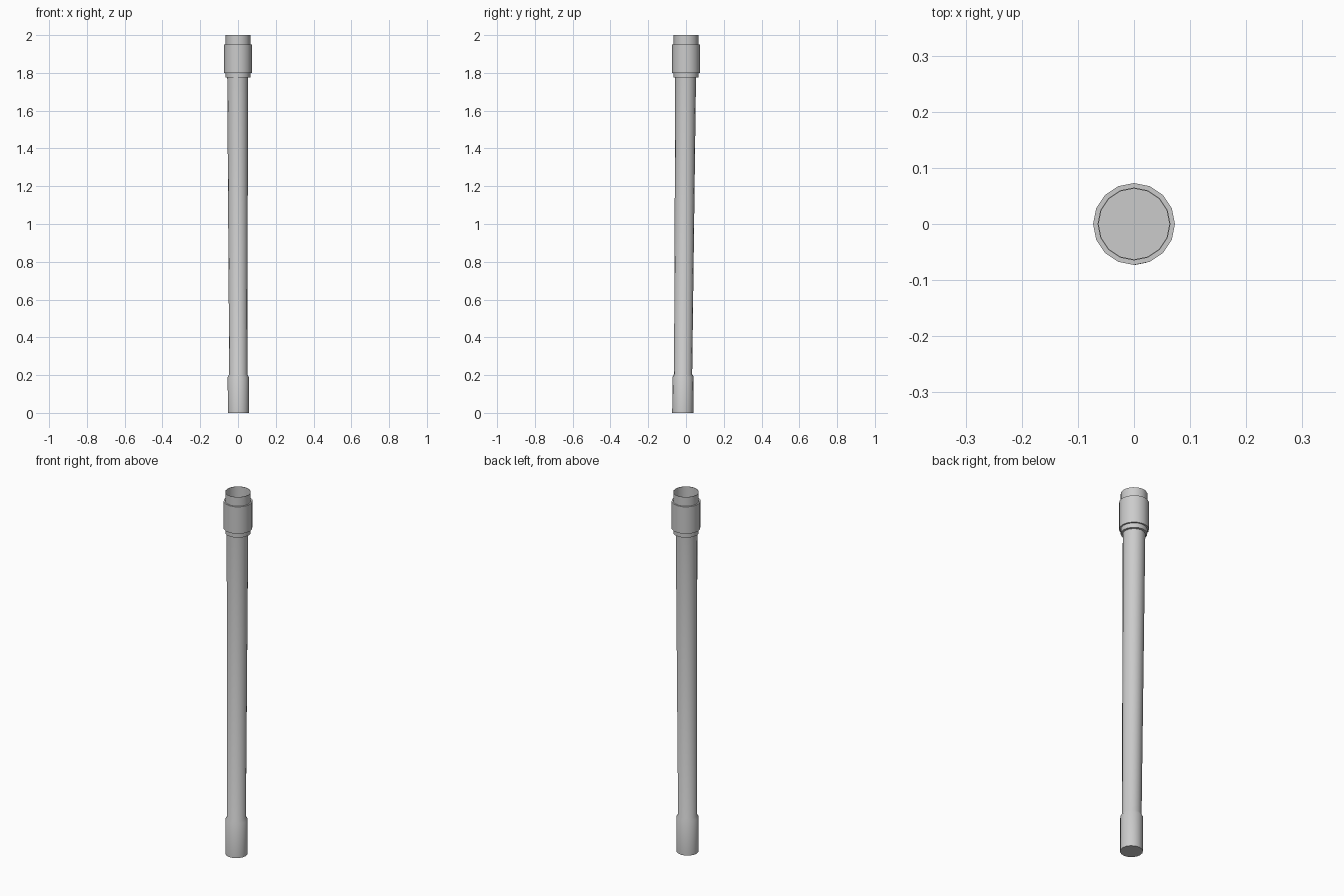
import bpy, bmesh, math

if "Cube" in bpy.data.objects:
    bpy.data.objects.remove(bpy.data.objects["Cube"])

SIDES = 16


def lathe(name, rings, cap_start=False, cap_end=False, closed=False):
    """Skin round rings given as (x, y, z, radius)."""
    bm = bmesh.new()
    loops = []
    for cx, cy, z, r in rings:
        loops.append([bm.verts.new((cx + r * math.cos(math.tau * i / SIDES),
                                    cy + r * math.sin(math.tau * i / SIDES), z))
                      for i in range(SIDES)])
    pairs = list(zip(loops, loops[1:]))
    if closed:
        pairs.append((loops[-1], loops[0]))
    for a, b in pairs:
        for i in range(SIDES):
            j = (i + 1) % SIDES
            bm.faces.new((a[i], a[j], b[j], b[i]))
    if cap_start:
        bm.faces.new(loops[0][::-1])
    if cap_end:
        bm.faces.new(loops[-1])
    bmesh.ops.recalc_face_normals(bm, faces=bm.faces)
    me = bpy.data.meshes.new(name)
    bm.to_mesh(me)
    bm.free()
    ob = bpy.data.objects.new(name, me)
    bpy.context.collection.objects.link(ob)
    bpy.context.view_layer.objects.active = ob
    ob.select_set(True)
    bpy.ops.object.shade_smooth_by_angle(angle=math.radians(30))
    ob.select_set(False)
    return ob


def axis(z):
    """Centre of the slightly leaning shaft at height z."""
    t = z / 1.78
    return 0.002 - 0.004 * t, -0.017 + 0.015 * t


# Leaning, tapered shaft with a thicker chamfered foot
shaft = [(0.0, 0.056), (0.19, 0.056), (0.205, 0.048), (1.78, 0.055)]
lathe("shaft", [(*axis(z), z, r) for z, r in shaft], cap_start=True)

# Open thin-walled socket at the top
socket = [(1.775, 0.065), (2.0, 0.065), (2.0, 0.063), (1.79, 0.063)]
lathe("socket", [(0, 0, z, r) for z, r in socket], cap_start=True, cap_end=True)

# Wide collar around the socket
collar = [(1.80, 0.064), (1.80, 0.073), (1.95, 0.073), (1.95, 0.064)]
lathe("collar", [(0, 0, z, r) for z, r in collar], closed=True)
